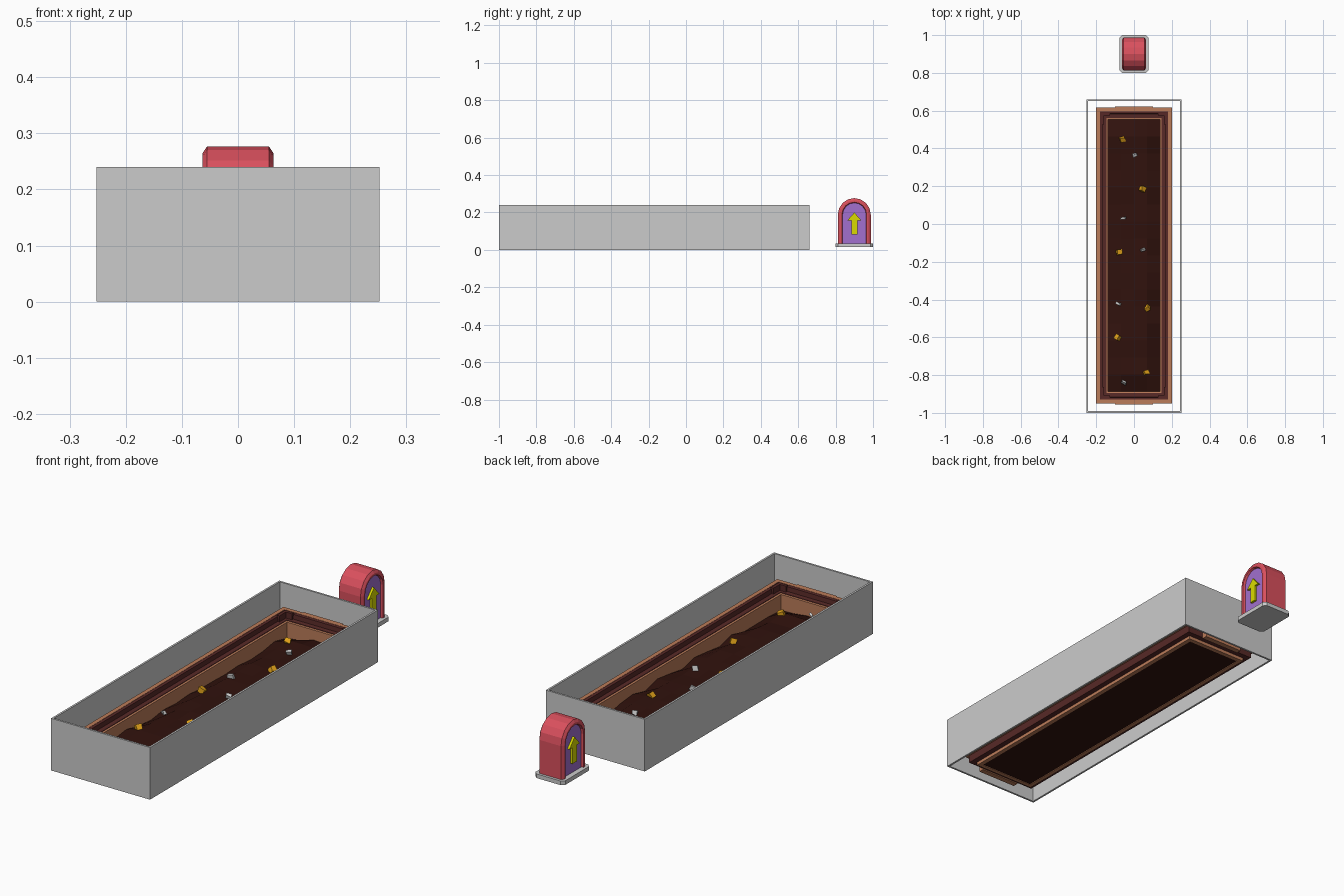
import bpy, bmesh, math, random
from mathutils import Matrix, Vector, Euler

if "Cube" in bpy.data.objects:
    bpy.data.objects.remove(bpy.data.objects["Cube"])

random.seed(4)

def mat(name, c):
    m = bpy.data.materials.new(name)
    m.diffuse_color = (*c, 1)
    m.use_nodes = True
    m.node_tree.nodes["Principled BSDF"].inputs["Base Color"].default_value = m.diffuse_color
    return m

TAN = mat("tan_wood", (0.50, 0.20, 0.10))
DARK = mat("dark_wood", (0.095, 0.022, 0.020))
SOIL = mat("soil", (0.030, 0.006, 0.004))
GOLD = mat("gold", (0.75, 0.36, 0.01))
WHITE = mat("pale_stone", (0.75, 0.75, 0.72))
RED = mat("red", (0.70, 0.08, 0.11))
PURPLE = mat("purple", (0.36, 0.16, 0.62))
YELLOW = mat("yellow", (0.70, 0.70, 0.0))

def finish(name, bm, m=None):
    bmesh.ops.recalc_face_normals(bm, faces=bm.faces)
    me = bpy.data.meshes.new(name)
    bm.to_mesh(me)
    bm.free()
    ob = bpy.data.objects.new(name, me)
    bpy.context.collection.objects.link(ob)
    if m:
        me.materials.append(m)
    return ob

def ring(name, profile, extra, cy, m=None):
    """Closed (half width, z) profile swept round a rectangle that is longer in y by extra."""
    bm = bmesh.new()
    loops = []
    for sx, sy in ((1, 1), (-1, 1), (-1, -1), (1, -1)):
        loops.append([bm.verts.new((sx * h, cy + sy * (h + extra), z)) for h, z in profile])
    n = len(profile)
    for i in range(4):
        a, b = loops[i], loops[(i + 1) % 4]
        for j in range(n):
            k = (j + 1) % n
            bm.faces.new((a[j], a[k], b[k], b[j]))
    return finish(name, bm, m)

def loft(name, sections, m=None):
    """Capped skin through sections of (x, [(y, z), ...])."""
    bm = bmesh.new()
    rows = [[bm.verts.new((x, y, z)) for y, z in pts] for x, pts in sections]
    for a, b in zip(rows, rows[1:]):
        for j in range(len(a)):
            k = (j + 1) % len(a)
            bm.faces.new((a[j], a[k], b[k], b[j]))
    bm.faces.new(rows[0])
    bm.faces.new(rows[-1])
    return finish(name, bm, m)

def box(name, lo, hi, m=None):
    bm = bmesh.new()
    lo, hi = Vector(lo), Vector(hi)
    bmesh.ops.create_cube(bm, size=1, matrix=Matrix.Translation((lo + hi) / 2) @ Matrix.Diagonal((*(hi - lo), 1)))
    return finish(name, bm, m)

# outer grey wall, open above and below
ring("outer_wall", [(0.252, 0), (0.252, 0.24), (0.243, 0.24), (0.243, 0)], 0.578, -0.17)

# planter tray: rim, stepped dark frame and inner liner
CY, EX = -0.167, 0.583
ring("tray_rim", [(0.2, 0.05), (0.2, 0.15), (0.18, 0.15), (0.18, 0.05)], EX, CY, TAN)
ring("tray_frame", [(0.181, 0.015), (0.181, 0.149), (0.168, 0.147), (0.166, 0.126),
                    (0.146, 0.124), (0.146, 0.015)], EX, CY, DARK)
ring("tray_liner", [(0.156, 0), (0.156, 0.02), (0.149, 0.122), (0.137, 0.12), (0.137, 0)], EX, CY, TAN)

for sy in (1, -1):
    # end planks
    y0, y1 = sorted((CY + sy * 0.764, CY + sy * 0.789))
    box("end_plank", (-0.1, y0, 0.01), (0.1, y1, 0.15), TAN)
    # corner brackets
    for sx in (1, -1):
        bx, by = sx * 0.172, CY + sy * 0.755
        for dx, dy in ((0.045, 0.014), (0.014, 0.06)):
            xs = sorted((bx, bx - sx * dx))
            ys = sorted((by, by - sy * dy))
            box("corner_bracket", (xs[0], ys[0], 0.12), (xs[1], ys[1], 0.153), DARK)

# soil bed with a lumpy surface, lower along its edges
bm = bmesh.new()
bmesh.ops.create_grid(bm, x_segments=4, y_segments=16, size=1)
for v in bm.verts:
    edge = max(abs(v.co.x), abs(v.co.y)) > 0.99
    z = random.uniform(0.045, 0.075) if edge else random.uniform(0.078, 0.09)
    v.co = (v.co.x * 0.138, CY + v.co.y * 0.721, z)
top = bm.faces[:]
ext = bmesh.ops.extrude_face_region(bm, geom=top, use_keep_orig=True)
for v in (g for g in ext["geom"] if isinstance(g, bmesh.types.BMVert)):
    v.co.z = 0.003
finish("soil", bm, SOIL)

# gold lumps and pale shards
def chunk(name, x, y, size, m):
    b = bmesh.new()
    rot = Euler([random.uniform(-0.6, 0.6) for _ in range(3)]).to_matrix().to_4x4()
    bmesh.ops.create_cube(b, size=1, matrix=Matrix.Translation((x, y, 0.09)) @ rot @ Matrix.Diagonal((*size, 1)))
    for v in b.verts:
        v.co += Vector([random.uniform(-0.003, 0.003) for _ in range(3)])
    finish(name, b, m)

for x, y in ((-0.06, 0.45), (0.045, 0.185), (-0.08, -0.15), (0.07, -0.445), (-0.088, -0.6), (0.065, -0.785)):
    chunk("gold_lump", x, y, (0.026, 0.024, 0.024), GOLD)
for x, y in ((0.005, 0.365), (-0.058, 0.03), (0.048, -0.137), (-0.083, -0.422), (-0.053, -0.84)):
    chunk("pale_shard", x, y, (0.026, 0.012, 0.02), WHITE)

# marker: base slab with clipped corners
bm = bmesh.new()
c, hx, hy = 0.014, 0.076, 0.1
outline = [(hx, hy - c), (hx - c, hy), (c - hx, hy), (-hx, hy - c),
           (-hx, c - hy), (c - hx, -hy), (hx - c, -hy), (hx, c - hy)]
f = bm.faces.new([bm.verts.new((x, 0.9 + y, 0.016)) for x, y in outline])
up = bmesh.ops.extrude_face_region(bm, geom=[f], use_keep_orig=True)
for v in (g for g in up["geom"] if isinstance(g, bmesh.types.BMVert)):
    v.co.z = 0.035
finish("marker_base", bm)

# marker: arched body, bevelled towards a recessed panel on each side
def arch(r, bottom=0.033):
    a = [(0.9 + r * math.cos(math.pi * i / 8), 0.189 + r * math.sin(math.pi * i / 8)) for i in range(9)]
    return [(0.9 + r, bottom)] + a + [(0.9 - r, bottom)]

half = [(0.051, arch(0.062)), (0.063, arch(0.066)), (0.063, arch(0.076)), (0.055, arch(0.088))]
loft("marker_body", half + [(-x, p) for x, p in reversed(half)], RED)

arrow = [(0.884, 0.082), (0.916, 0.082), (0.916, 0.157), (0.938, 0.157),
         (0.9, 0.2), (0.862, 0.157), (0.884, 0.157)]
for s in (1, -1):
    loft("marker_panel", [(s * 0.045, arch(0.063, 0.034)), (s * 0.0525, arch(0.063, 0.034))], PURPLE)
    loft("marker_arrow", [(s * 0.05, arrow), (s * 0.063, arrow)], YELLOW)
